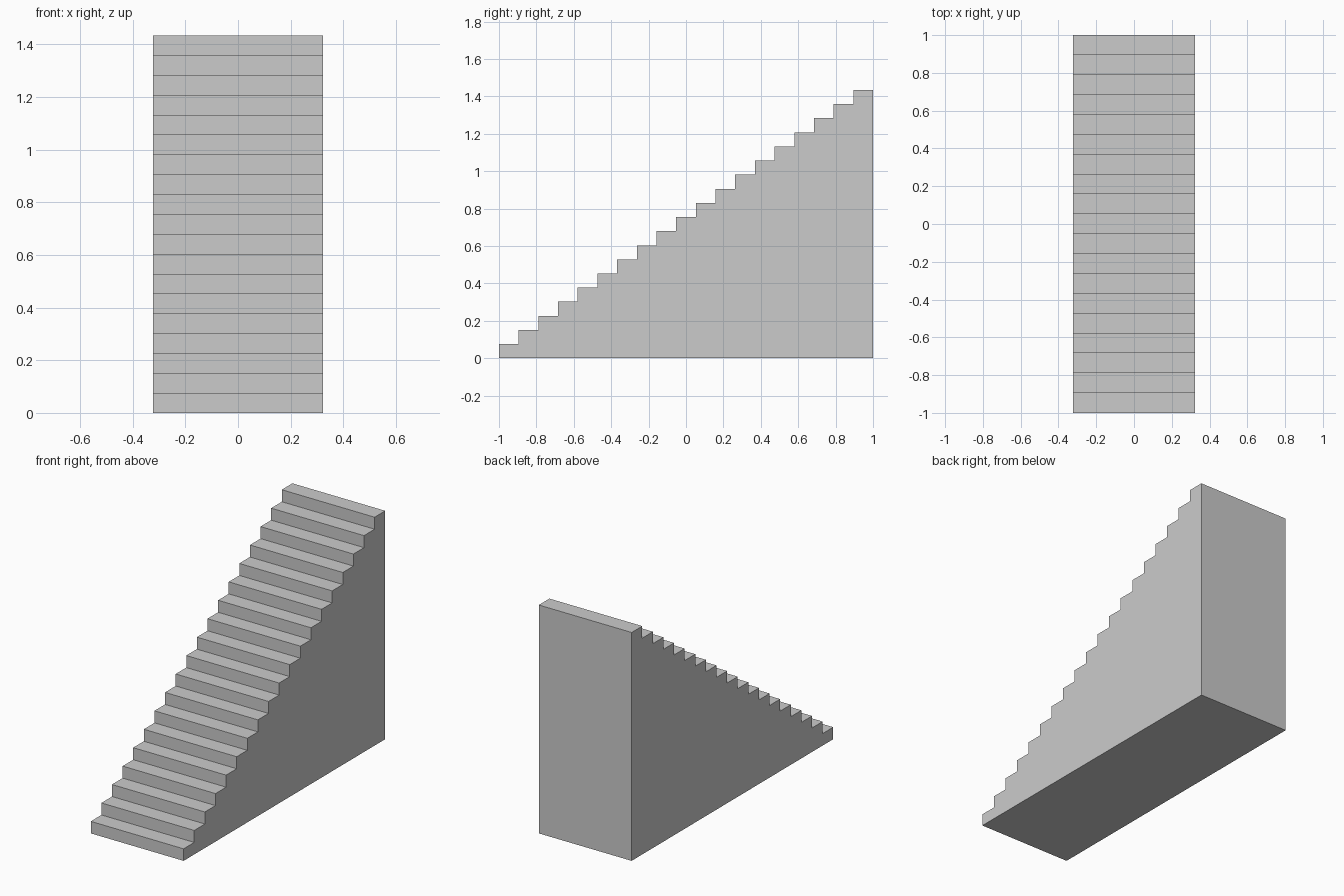
import bpy
import bmesh

if "Cube" in bpy.data.objects:
    bpy.data.objects.remove(bpy.data.objects["Cube"])

STEPS = 19
HALF_WIDTH = 0.3225
HEIGHT = 1.434
LENGTH = 2.0
run, rise = LENGTH / STEPS, HEIGHT / STEPS

# Sawtooth side profile (y, z), climbing towards the back
profile = [(-1.0, 0.0)]
for i in range(STEPS):
    profile.append((-1.0 + i * run, (i + 1) * rise))
    profile.append((-1.0 + (i + 1) * run, (i + 1) * rise))
profile.append((1.0, 0.0))

# Solid staircase: side profile extruded across the width
bm = bmesh.new()
side = bm.faces.new([bm.verts.new((-HALF_WIDTH, y, z)) for y, z in profile])
extruded = bmesh.ops.extrude_face_region(bm, geom=[side], use_keep_orig=True)
new_verts = [g for g in extruded["geom"] if isinstance(g, bmesh.types.BMVert)]
bmesh.ops.translate(bm, verts=new_verts, vec=(2 * HALF_WIDTH, 0, 0))
bmesh.ops.recalc_face_normals(bm, faces=bm.faces)

mesh = bpy.data.meshes.new("staircase")
bm.to_mesh(mesh)
bm.free()
staircase = bpy.data.objects.new("staircase", mesh)
bpy.context.collection.objects.link(staircase)
